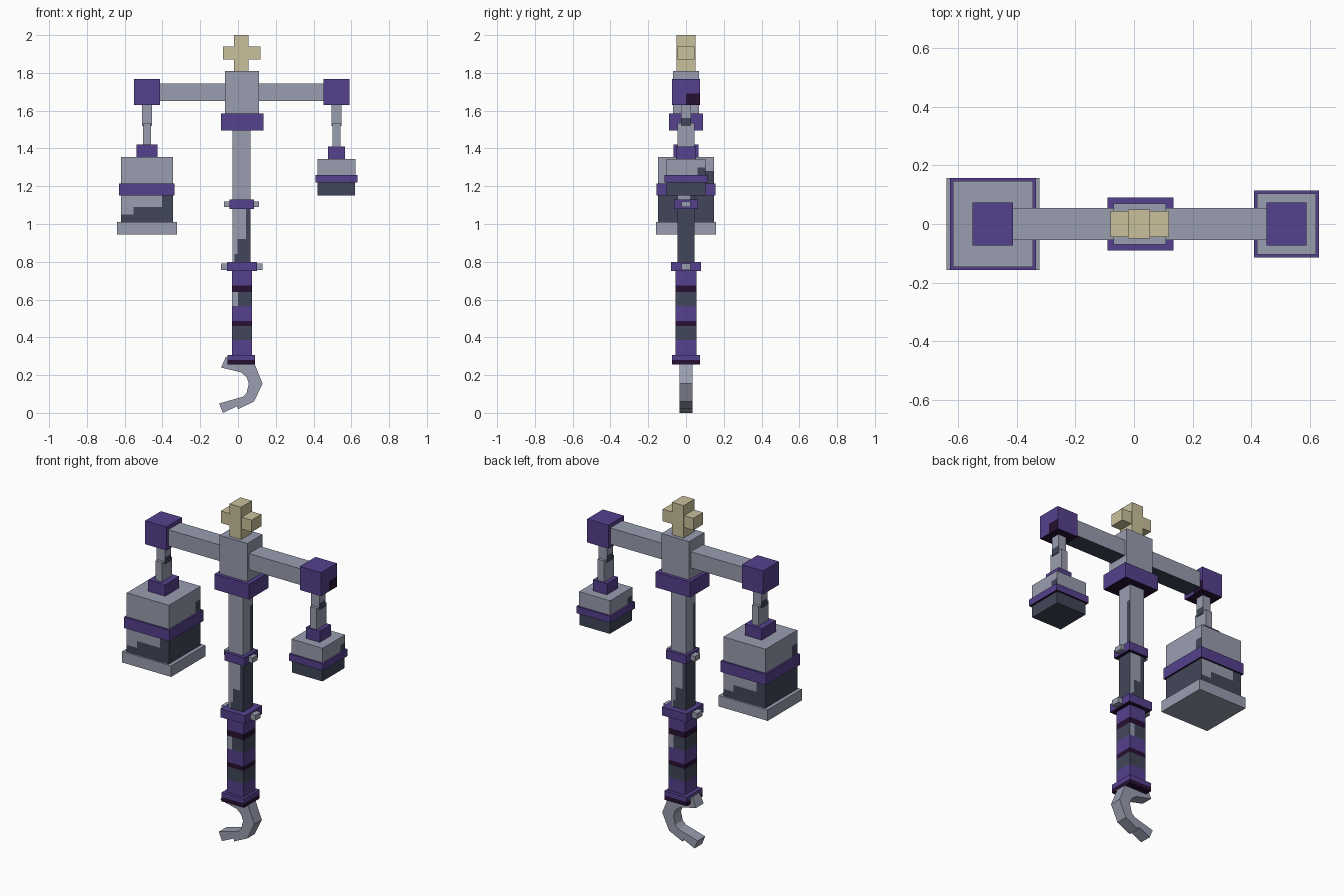
import bpy, bmesh
from mathutils import Vector

if "Cube" in bpy.data.objects:
    bpy.data.objects.remove(bpy.data.objects["Cube"])


def material(name, rgb):
    m = bpy.data.materials.new(name)
    m.use_nodes = True
    m.diffuse_color = (*rgb, 1)
    m.node_tree.nodes["Principled BSDF"].inputs["Base Color"].default_value = (*rgb, 1)
    return m


PALETTE = [
    material("light_steel", (0.32, 0.34, 0.43)),
    material("dark_steel", (0.053, 0.062, 0.1)),
    material("purple", (0.09, 0.052, 0.27)),
    material("dark_purple", (0.02, 0.005, 0.032)),
    material("pale_gold", (0.59, 0.53, 0.33)),
]
STEEL, DARK, PURPLE, DEEP, GOLD = range(5)
UP = Vector((0, 0, 1))


def finish(name, bm):
    mesh = bpy.data.meshes.new(name)
    bm.to_mesh(mesh)
    bm.free()
    for m in PALETTE:
        mesh.materials.append(m)
    ob = bpy.data.objects.new(name, mesh)
    bpy.context.collection.objects.link(ob)
    return ob


def box(name, x, z, depth, colour, rule=None, across=(), heights=()):
    """Box from x and z ranges and half depth; rule(normal, u, z) paints faces,
    u running rightwards over each side as seen from outside."""
    mid = Vector((sum(x) / 2, 0, sum(z) / 2))
    size = (x[1] - x[0], 2 * depth, z[1] - z[0])
    bm = bmesh.new()
    bmesh.ops.create_cube(bm, size=1)
    bmesh.ops.scale(bm, vec=size, verts=bm.verts)
    bmesh.ops.translate(bm, vec=mid, verts=bm.verts)
    planes = [((0, 0, h), UP) for h in heights]
    for a in across:
        for s in (-a, a):
            planes.append(((mid.x + s, 0, 0), (1, 0, 0)))
            planes.append(((0, s, 0), (0, 1, 0)))
    for co, no in planes:
        bmesh.ops.bisect_plane(bm, geom=bm.verts[:] + bm.edges[:] + bm.faces[:],
                               plane_co=co, plane_no=no)
    bm.normal_update()
    for f in bm.faces:
        c = f.calc_center_median()
        f.material_index = colour
        if rule:
            f.material_index = rule(f.normal, (c - mid).dot(UP.cross(f.normal)), c.z)
    return finish(name, bm)


def is_side(n):
    return abs(n.x) > 0.5


def trim(n, u, z):
    return DEEP if n.z < -0.5 else PURPLE


def purple_box(name, x, z, depth):
    return box(name, x, z, depth, PURPLE, trim)


# Finial cross
box("finial_post", (-0.02, 0.055), (1.81, 2.0), 0.05, GOLD)
box("finial_bar", (-0.08, 0.12), (1.87, 1.94), 0.045, GOLD)

# Hub, collar and crossbeam
box("hub", (-0.07, 0.11), (1.58, 1.81), 0.07, STEEL)
purple_box("hub_collar", (-0.09, 0.135), (1.495, 1.585), 0.09)
box("crossbeam", (-0.43, 0.47), (1.65, 1.745), 0.055, STEEL,
    lambda n, u, z: DARK if n.z < -0.5 else STEEL)


# Worn shaft
def shaft_paint(n, u, z):
    if abs(n.z) > 0.5:
        return STEEL
    if is_side(n):
        return DARK if z < 1.08 or (u > 0.02 and z < 1.4) else STEEL
    limit = 0.025 if z > 0.92 else -0.02 if z > 0.84 else -0.04
    return DARK if z < 1.08 and u > limit else STEEL


box("shaft", (-0.03, 0.065), (0.75, 1.5), 0.045, STEEL, shaft_paint,
    (0.02, 0.026, 0.035), (0.84, 0.92, 1.08, 1.4))

# Shaft rings with pins through them
purple_box("upper_ring", (-0.045, 0.085), (1.08, 1.13), 0.063)
box("upper_pin", (-0.075, 0.11), (1.09, 1.12), 0.024, STEEL)
purple_box("lower_ring", (-0.058, 0.1), (0.75, 0.8), 0.08)
box("lower_pin", (-0.09, 0.13), (0.757, 0.79), 0.025, STEEL)

# Wrapped grip, striped by height
STRIPES = [(0.675, PURPLE), (0.64, DEEP), (0.565, DARK), (0.487, PURPLE),
           (0.46, DEEP), (0.385, DARK), (0.25, PURPLE)]


def grip_paint(n, u, z):
    colour = next((c for low, c in STRIPES if z > low), PURPLE)
    if colour == DARK and z > 0.5 and not is_side(n) and u < -0.02:
        return STEEL
    return colour


box("grip", (-0.032, 0.075), (0.27, 0.76), 0.055, PURPLE, grip_paint,
    (0.021,), [low for low, c in STRIPES])
box("pommel_ring", (-0.055, 0.09), (0.255, 0.307), 0.073, PURPLE,
    lambda n, u, z: DEEP if z < 0.28 else PURPLE, (), (0.28,))

# Hook at the foot, an extruded profile
HOOK = [(-0.065, 0.295), (-0.09, 0.24), (0.015, 0.215), (0.045, 0.19), (0.057, 0.155),
        (0.045, 0.105), (0.025, 0.085), (-0.1, 0.05), (-0.08, 0), (-0.005, 0.035),
        (0, 0.02), (0.085, 0.06), (0.13, 0.155), (0.09, 0.255), (0.04, 0.28)]
bm = bmesh.new()
face = bm.faces.new([bm.verts.new((x, -0.035, z)) for x, z in HOOK])
out = bmesh.ops.extrude_face_region(bm, geom=[face])
bmesh.ops.translate(bm, vec=(0, 0.07, 0),
                    verts=[v for v in out["geom"] if isinstance(v, bmesh.types.BMVert)])
bmesh.ops.recalc_face_normals(bm, faces=bm.faces)
finish("foot_hook", bm)


# Beam ends and hanging links
def around(cx, half):
    return (cx - half, cx + half)


def cap_paint(n, u, z):
    return DEEP if n.z < -0.5 or (n.x > 0.5 and u > 0 and z < 1.69) else PURPLE


for side, cx, neck_top in (("right", -0.482, 1.42), ("left", 0.521, 1.41)):
    box(side + "_beam_cap", around(cx, 0.069), (1.63, 1.768), 0.073, PURPLE,
        cap_paint, (0,), (1.69,))
    box(side + "_upper_link", around(cx, 0.027), (1.52, 1.64), 0.027, STEEL,
        lambda n, u, z: DARK if z < 1.56 and is_side(n) else STEEL, (), (1.56,))
    box(side + "_lower_link", around(cx, 0.021), (neck_top - 0.01, 1.535), 0.045, STEEL)


# Lantern weights
def body_paint(edge, top):
    return lambda n, u, z: DARK if is_side(n) and u > edge and z < top else STEEL


def skirt_paint(n, u, z):
    if is_side(n) or u > 0.08:
        return DARK
    return DARK if z < (1.05 if u < -0.07 else 1.09) else STEEL


purple_box("right_neck", around(-0.482, 0.055), (1.35, 1.422), 0.065)
box("right_weight_body", around(-0.482, 0.137), (1.2, 1.355), 0.147, STEEL,
    body_paint(0.1, 1.28), (0.1,), (1.28,))
purple_box("right_weight_band", around(-0.482, 0.147), (1.15, 1.215), 0.157)
box("right_weight_skirt", around(-0.482, 0.137), (1.0, 1.16), 0.147, DARK,
    skirt_paint, (0.07, 0.08), (1.05, 1.09))
box("right_weight_base", around(-0.482, 0.159), (0.945, 1.01), 0.158, STEEL)

purple_box("left_neck", around(0.522, 0.045), (1.335, 1.41), 0.052)
box("left_weight_body", around(0.521, 0.101), (1.24, 1.345), 0.104, STEEL,
    body_paint(0.06, 1.3), (0.06,), (1.3,))
purple_box("left_weight_band", around(0.521, 0.111), (1.22, 1.26), 0.114)
box("left_weight_skirt", around(0.521, 0.099), (1.15, 1.23), 0.103, DARK)
